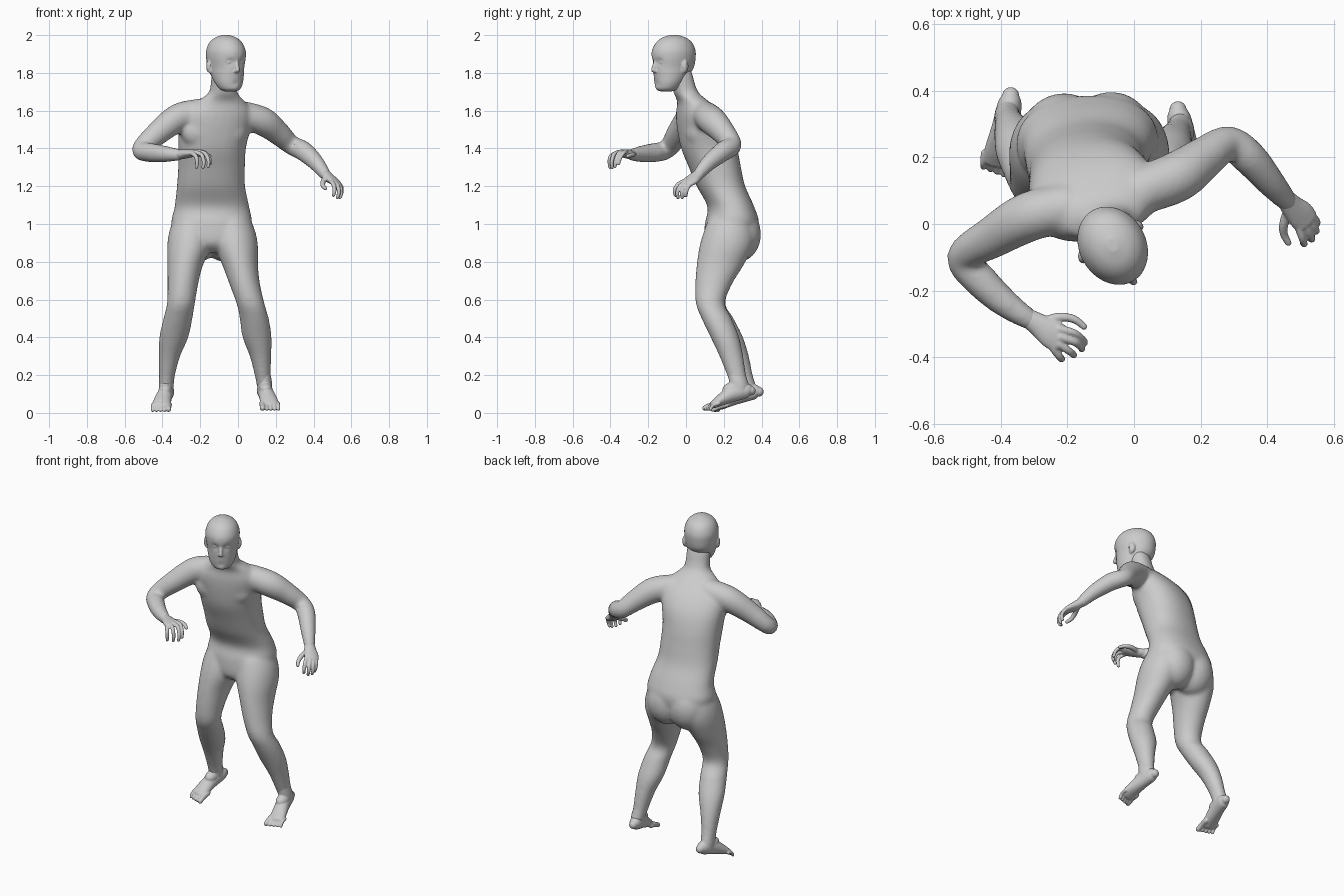
import bpy, bmesh, math
from mathutils import Vector, Matrix


def spline(rows, sub):
    # Catmull-Rom through rows of (x, y, z, half width, half depth, yaw)
    out = []
    for i in range(len(rows) - 1):
        p0, p1 = rows[max(i - 1, 0)], rows[i]
        p2, p3 = rows[i + 1], rows[min(i + 2, len(rows) - 1)]
        for k in range(sub):
            t = k / sub
            out.append([0.5 * (2 * b + (c - a) * t + (2 * a - 5 * b + 4 * c - d) * t * t
                               + (3 * b - a - 3 * c + d) * t ** 3)
                        for a, b, c, d in zip(p0, p1, p2, p3)])
    out.append(list(rows[-1]))
    return out


def loft(bm, rows, side=None, n=32, sub=5, power=2.0):
    # side=None: level rings; otherwise rings square to the path with rounded ends
    pts = spline(rows, sub)
    rings = []
    for i, r in enumerate(pts):
        c = Vector(r[:3])
        if side is None:
            yaw = math.radians(r[5]) if len(r) > 5 else 0
            u, v, t = Vector((math.cos(yaw), math.sin(yaw), 0)), Vector((-math.sin(yaw), math.cos(yaw), 0)), None
        else:
            t = (Vector(pts[min(i + 1, len(pts) - 1)][:3]) - Vector(pts[max(i - 1, 0)][:3])).normalized()
            u = Vector(side)
            u = (u - t * u.dot(t)).normalized()
            v = t.cross(u)
        rings.append((c, u, v, r[3], r[4], t))
    if side is not None:
        def cap(ring, sign):
            c, u, v, a, b, t = ring
            return [(c + t * sign * min(a, b) * math.sin(w), u, v, a * math.cos(w), b * math.cos(w), t)
                    for w in (0.4, 0.8, 1.15, 1.4)]
        rings = cap(rings[0], -1)[::-1] + rings + cap(rings[-1], 1)
    loops = []
    for c, u, v, a, b, _ in rings:
        loop = []
        for k in range(n):
            w = 2 * math.pi * k / n
            cs, sn = math.cos(w), math.sin(w)
            e = 2 / power
            loop.append(bm.verts.new(c + u * a * math.copysign(abs(cs) ** e, cs)
                                     + v * b * math.copysign(abs(sn) ** e, sn)))
        loops.append(loop)
    for l0, l1 in zip(loops, loops[1:]):
        for k in range(n):
            bm.faces.new((l0[k], l0[(k + 1) % n], l1[(k + 1) % n], l1[k]))
    bm.faces.new(loops[0])
    bm.faces.new(loops[-1])


def blob(bm, c, r, yaw=0):
    m = Matrix.Translation(c) @ Matrix.Rotation(math.radians(yaw), 4, 'Z') @ Matrix.Diagonal((*r, 1))
    bmesh.ops.create_uvsphere(bm, u_segments=24, v_segments=16, radius=1, matrix=m)


def tube(bm, pts, r0, r1, side=(0.3, 0.5, 0.8)):
    m = len(pts) - 1
    loft(bm, [(*p, r0 + (r1 - r0) * i / m, r0 + (r1 - r0) * i / m) for i, p in enumerate(pts)], side, 16, 4)


def finish(name, bm, voxel, smooth):
    # fuse the overlapping volumes into one smooth skin
    bmesh.ops.recalc_face_normals(bm, faces=bm.faces)
    me = bpy.data.meshes.new(name)
    bm.to_mesh(me)
    bm.free()
    ob = bpy.data.objects.new(name, me)
    bpy.context.collection.objects.link(ob)
    rm = ob.modifiers.new("fuse", 'REMESH')
    rm.mode, rm.voxel_size, rm.use_smooth_shade = 'VOXEL', voxel, True
    sm = ob.modifiers.new("soften", 'SMOOTH')
    sm.factor, sm.iterations = 0.5, smooth
    return ob


# torso and neck: level sections, leaning forward and twisting upward
body = bmesh.new()
loft(body, [
    (-.135, .21, .85, .04, .06, 0), (-.137, .225, .90, .16, .125, 2), (-.14, .243, 1.0, .212, .143, 3),
    (-.138, .238, 1.09, .198, .123, 4), (-.143, .185, 1.2, .181, .127, 6), (-.14, .153, 1.3, .177, .136, 8),
    (-.137, .123, 1.4, .179, .146, 10), (-.125, .098, 1.5, .191, .139, 13), (-.11, .07, 1.58, .19, .115, 14),
    (-.092, .04, 1.645, .135, .08, 14), (-.08, .004, 1.69, .08, .066, 14), (-.075, -.014, 1.735, .071, .061, 20),
    (-.071, -.028, 1.79, .069, .06, 25), (-.068, -.04, 1.85, .058, .05, 25)], power=2.25)
# buttocks and chest
for c, r in (((-.212, .276, .945), (.125, .117, .145)), ((-.072, .28, .945), (.125, .117, .145)),
             ((-.205, .028, 1.49), (.1, .07, .09)), ((-.05, .056, 1.49), (.1, .07, .09))):
    blob(body, c, r, 10)

# legs: (height, right x, left x, y, half width, half depth)
LEG = [(1.08, -.225, -.05, .24, .06, .07), (1.03, -.235, -.04, .235, .1, .112), (.96, -.248, -.024, .227, .116, .133),
       (.88, -.259, -.01, .213, .116, .142), (.78, -.28, .012, .18, .094, .124),
       (.68, -.292, .036, .146, .081, .097), (.58, -.302, .066, .131, .074, .077), (.5, -.318, .086, .172, .077, .08),
       (.4, -.34, .101, .226, .077, .076), (.3, -.363, .119, .27, .057, .063), (.2, -.376, .131, .303, .043, .051),
       (.14, -.38, .139, .322, .039, .049), (.10, -.38, .14, .332, .028, .035)]
loft(body, [(x, y, z, a, b, 0) for z, x, _, y, a, b in LEG])
loft(body, [(x, y - .035 * min(1, max(0, (.6 - z) / .35)), z, a, b, 0) for z, _, x, y, a, b in LEG])

# arms
RIGHT_ARM = [(-.2, .05, 1.592, .072), (-.315, .022, 1.563, .075), (-.42, -.037, 1.485, .064), (-.513, -.1, 1.395, .05),
             (-.46, -.17, 1.378, .051), (-.39, -.235, 1.371, .044), (-.315, -.287, 1.366, .032)]
LEFT_ARM = [(.02, .1, 1.58, .072), (.13, .142, 1.544, .076), (.21, .198, 1.484, .064), (.283, .243, 1.418, .052),
            (.345, .2, 1.387, .053), (.41, .125, 1.328, .044), (.46, .068, 1.264, .032)]
for arm in (RIGHT_ARM, LEFT_ARM):
    loft(body, [(x, y, z, r, r) for x, y, z, r in arm], (0, 0, 1))
finish("body", body, .01, 12)

# head: built facing -y around its own axis, then turned
head = bmesh.new()
loft(head, [
    (0, -.046, 1.702, .03, .03), (0, -.043, 1.714, .054, .054), (0, -.032, 1.745, .073, .074),
    (0, -.014, 1.79, .085, .097), (0, -.001, 1.83, .091, .113), (0, 0, 1.88, .099, .121), (0, 0, 1.92, .098, .12),
    (0, .002, 1.96, .082, .1), (0, .002, 1.986, .054, .067), (0, .002, 2.001, .016, .02)], n=64, sub=8)
# eye sockets, brow, mouth crease, chin: (x, y, z, spread, push)
for x, y, z, s, push in ((.034, -.11, 1.857, .014, .010), (-.034, -.11, 1.857, .014, .010),
                         (.025, -.12, 1.885, .014, -.002), (-.025, -.12, 1.885, .014, -.002),
                         (0, -.105, 1.742, .012, .004), (0, -.09, 1.72, .016, -.006)):
    for v in head.verts:
        v.co.y += push * math.exp(-(v.co - Vector((x, y, z))).length_squared / (2 * s * s))
# nose
loft(head, [(0, -.108, 1.865, .009, .009), (0, -.118, 1.842, .01, .01), (0, -.125, 1.815, .012, .012)], (1, 0, 0), 20)
blob(head, (0, -.114, 1.809), (.018, .012, .009))
# lips
blob(head, (0, -.1, 1.776), (.024, .01, .005))
blob(head, (0, -.097, 1.766), (.021, .01, .006))
for s in (-1, 1):
    # eyes and ears
    blob(head, (s * .034, -.092, 1.857), (.016, .014, .011))
    blob(head, (s * .097, .016, 1.835), (.012, .02, .033), s * 20)
    blob(head, (s * .091, .008, 1.812), (.01, .012, .016))
bmesh.ops.transform(head, verts=head.verts,
                    matrix=Matrix.Translation((-.064, -.065, 0)) @ Matrix.Rotation(math.radians(30), 4, 'Z'))
finish("head", head, .005, 3)


# hands: palm sections, then thumb and four curled fingers
def hand(name, palm, side, thumb, fingers):
    bm = bmesh.new()
    loft(bm, palm, side)
    tube(bm, thumb, .016, .01)
    for f in fingers:
        tube(bm, f, .0125, .009)
    finish(name, bm, .004, 2)


hand("right_hand",
     [(-.335, -.273, 1.366, .026, .026), (-.29, -.3, 1.369, .034, .025), (-.25, -.328, 1.374, .043, .021),
      (-.222, -.346, 1.376, .043, .016)], (.48, .87, 0),
     [(-.28, -.298, 1.365), (-.225, -.28, 1.369), (-.18, -.286, 1.366), (-.15, -.308, 1.36)],
     [[(-.225, -.315, 1.383), (-.18, -.327, 1.38), (-.153, -.347, 1.352), (-.147, -.357, 1.32)],
      [(-.22, -.34, 1.384), (-.178, -.355, 1.375), (-.157, -.372, 1.338), (-.158, -.376, 1.305)],
      [(-.225, -.36, 1.38), (-.193, -.383, 1.366), (-.181, -.393, 1.328), (-.185, -.391, 1.3)],
      [(-.24, -.376, 1.372), (-.222, -.4, 1.356), (-.217, -.405, 1.325), (-.22, -.403, 1.3)]])
hand("left_hand",
     [(.446, .087, 1.28, .026, .026), (.475, .052, 1.25, .036, .026), (.5, .028, 1.231, .043, .022),
      (.517, .007, 1.219, .041, .017)], (.035, .04, -.01),
     [(.465, .045, 1.245), (.45, .0, 1.222), (.45, -.03, 1.202), (.463, -.056, 1.188)],
     [[(.495, -.012, 1.225), (.506, -.045, 1.207), (.511, -.06, 1.177), (.506, -.056, 1.152)],
      [(.513, -.002, 1.222), (.529, -.033, 1.198), (.534, -.046, 1.166), (.526, -.042, 1.14)],
      [(.524, .012, 1.218), (.542, -.013, 1.195), (.547, -.022, 1.162), (.539, -.02, 1.14)],
      [(.532, .026, 1.215), (.547, .01, 1.195), (.549, .001, 1.168), (.542, .0, 1.15)]])

# feet: raised heels, ankle, five toes, left mirrored from right
for name, flip in (("right_foot", False), ("left_foot", True)):
    foot = bmesh.new()
    loft(foot, [(-.37, .385, .112, .026, .026), (-.373, .36, .112, .036, .04), (-.386, .29, .096, .041, .044),
                (-.4, .23, .064, .046, .032), (-.408, .19, .039, .049, .021)], (1, 0, 0))
    loft(foot, [(-.376, .298, .22, .03, .036, 0), (-.38, .318, .155, .038, .048, 0), (-.381, .322, .1, .038, .05, 0)])
    blob(foot, (-.385, .285, .118), (.036, .05, .036))
    for i in range(5):
        r, x = (.0165, .0115, .011, .0105, .01)[i], -.368 - .0205 * i - (.002 if i else 0)
        tube(foot, [(x + .002, .215, .044), (x, .178 + .002 * i, .035), (x, .143 + .007 * i, r + .003)],
             r, r * .9, (1, 0, 0))
    if flip:
        bmesh.ops.transform(foot, verts=foot.verts,
                            matrix=Matrix.Translation((-.238, -.042, .006)) @ Matrix.Diagonal((-1, 1, 1, 1)))
    finish(name, foot, .004, 4)
